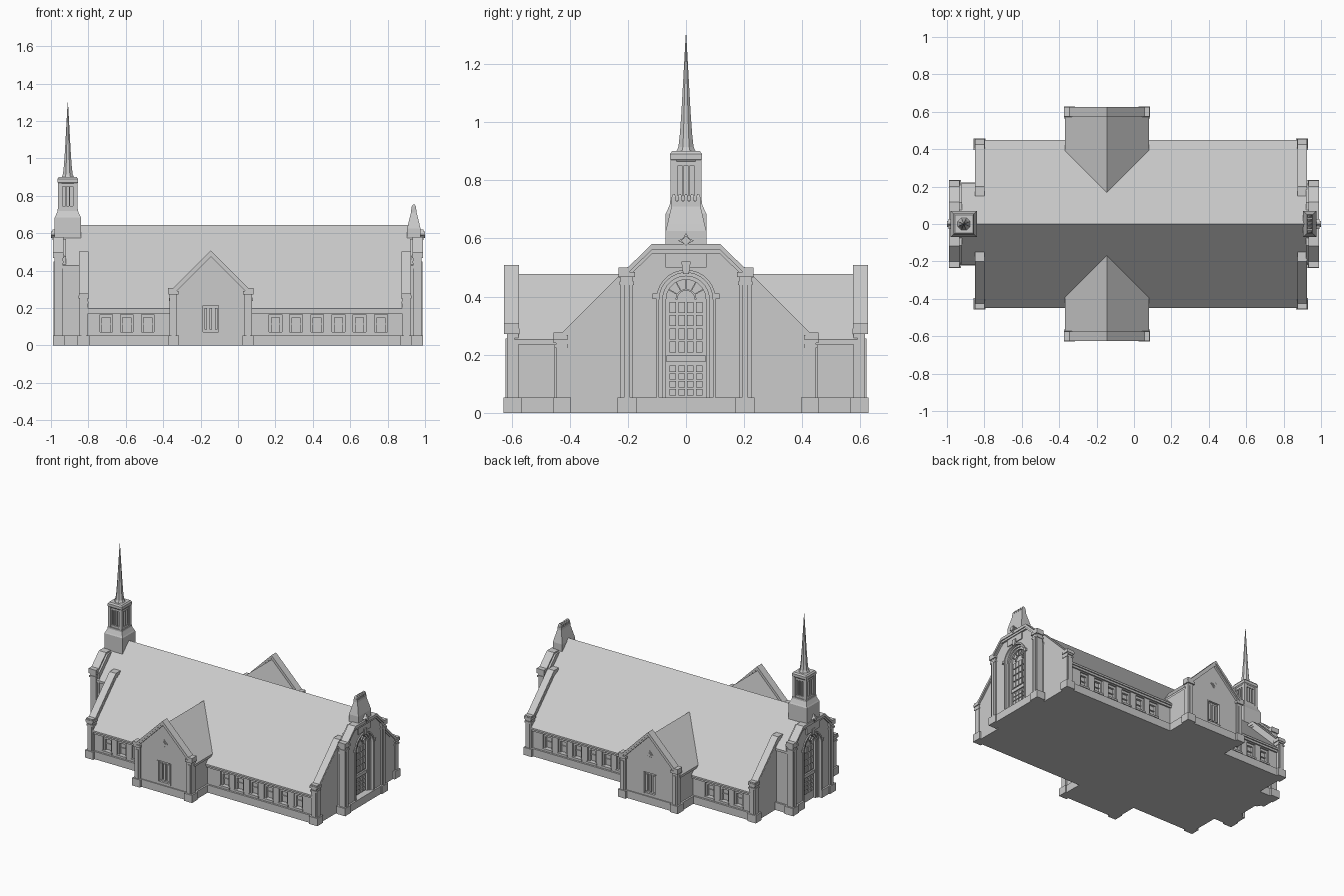
import bpy, bmesh, math

cube = bpy.data.objects.get("Cube")
if cube:
    bpy.data.objects.remove(cube, do_unlink=True)

GREY = (0.6, 0.6, 0.6, 1)
stone = bpy.data.materials.new("grey_stone")
stone.use_nodes = True
stone.diffuse_color = GREY
stone.node_tree.nodes["Principled BSDF"].inputs["Base Color"].default_value = GREY


def finish(name, bm):
    bmesh.ops.recalc_face_normals(bm, faces=bm.faces)
    mesh = bpy.data.meshes.new(name)
    bm.to_mesh(mesh)
    bm.free()
    mesh.materials.append(stone)
    ob = bpy.data.objects.new(name, mesh)
    bpy.context.collection.objects.link(ob)
    return ob


def bridge(name, rings):
    bm = bmesh.new()
    loops = [[bm.verts.new(p) for p in ring] for ring in rings]
    n = len(loops[0])
    for a, b in zip(loops, loops[1:]):
        for i in range(n):
            j = (i + 1) % n
            bm.faces.new((a[i], a[j], b[j], b[i]))
    bm.faces.new(loops[0])
    bm.faces.new(loops[-1])
    return finish(name, bm)


def prism(name, profile, axis, a, b):
    """Extrude a (horizontal, z) profile along x or y."""
    place = (lambda h, z, t: (t, h, z)) if axis == "x" else (lambda h, z, t: (h, t, z))
    return bridge(name, [[place(h, z, t) for h, z in profile] for t in (a, b)])


def box(name, x0, x1, y0, y1, z0, z1):
    return prism(name, [(y0, z0), (y1, z0), (y1, z1), (y0, z1)], "x", x0, x1)


def loft(name, cx, cy, rings, n=4):
    """Stack of n-sided sections given as (half x, half y, z)."""
    k = 1 / math.cos(math.pi / n)
    turn = [2 * math.pi * (i + 0.5) / n for i in range(n)]
    return bridge(name, [[(cx + hx * k * math.cos(t), cy + hy * k * math.sin(t), z)
                          for t in turn] for hx, hy, z in rings])


def house(c, half, eave, apex, base):
    return [(c - half, base), (c + half, base), (c + half, eave), (c, apex), (c - half, eave)]


def strip(top, t):
    return top + [(h, z - t) for h, z in reversed(top)]


def arch(half, z0, spring=0.39, n=20):
    arc = [(half * math.cos(math.pi * i / n), spring + half * math.sin(math.pi * i / n))
           for i in range(n + 1)]
    return [(half, z0)] + arc + [(-half, z0)]


def cut(target, cutters):
    for c in cutters:
        c.hide_render = True
        m = target.modifiers.new("cut", "BOOLEAN")
        m.operation, m.solver, m.object = "DIFFERENCE", "EXACT", c
    bpy.context.view_layer.update()
    dg = bpy.context.evaluated_depsgraph_get()
    mesh = bpy.data.meshes.new_from_object(target.evaluated_get(dg))
    target.modifiers.clear()
    target.data = mesh
    for c in cutters:
        bpy.data.objects.remove(c, do_unlink=True)


# Nave: body, roof, plinth
CX = -0.145
WINDOWS = [-0.705, -0.595, -0.482, 0.2, 0.31, 0.423, 0.537, 0.65, 0.765]
nave = box("nave_walls", -0.825, 0.9, -0.43, 0.43, 0, 0.192)
cut(nave, [box("window_cutter", x - 0.034, x + 0.034, s * 0.405, s * 0.5, 0.07, 0.166)
           for x in WINDOWS for s in (1, -1)])
prism("nave_roof", house(0, 0.448, 0.198, 0.645, 0.186), "x", -0.825, 0.9)
box("nave_plinth", -0.84, 0.915, -0.443, 0.443, 0, 0.053)
box("nave_cornice", -0.82, 0.9, -0.44, 0.44, 0.172, 0.188)

# Side windows: frame bars, raised pane and sill
for s in (1, -1):
    for x in WINDOWS:
        for e in (-1, 1):
            box("window_jamb", x + e * 0.022, x + e * 0.034, s * 0.4, s * 0.42, 0.07, 0.166)
        box("window_head", x - 0.034, x + 0.034, s * 0.4, s * 0.42, 0.15, 0.166)
        box("window_bar", x - 0.022, x + 0.022, s * 0.4, s * 0.412, 0.112, 0.118)
        box("window_sill", x - 0.038, x + 0.038, s * 0.4, s * 0.437, 0.06, 0.072)

# Aisle end walls with raked copings and corner piers
for x0, x1 in ((-0.85, -0.8), (0.875, 0.925)):
    for s in (1, -1):
        wall = [(0.1, 0), (0.432, 0), (0.432, 0.255), (0.2, 0.485), (0.1, 0.485)]
        prism("aisle_end_wall", [(s * y, z) for y, z in wall], "x", x0 + 0.008, x1 - 0.008)
        for t, w in ((0.022, 0), (0.036, 0.004)):
            rake = strip([(0.15, 0.502), (0.2, 0.502), (0.425, 0.277), (0.455, 0.277)], t)
            prism("aisle_coping", [(s * y, z) for y, z in rake], "x", x0 + w, x1 - w)
        box("aisle_kneeler", x0 - 0.003, x1 + 0.003, s * 0.405, s * 0.458, 0.252, 0.268)
        box("aisle_pier", x0 + 0.003, x1 - 0.003, s * 0.409, s * 0.447, 0, 0.255)
        box("aisle_pier_shaft", x0 + 0.012, x1 - 0.012, s * 0.42, s * 0.452, 0.05, 0.235)
        box("aisle_pier_collar", x0, x1, s * 0.406, s * 0.453, 0.225, 0.236)
        box("aisle_pier_base", x0 - 0.008, x1 + 0.006, s * 0.395, s * 0.458, 0, 0.053)

# Transepts
for s in (1, -1):
    prism("transept_walls", house(CX, 0.21, 0.255, 0.465, 0), "y", s * 0.1, s * 0.59)
    prism("transept_roof", strip([(CX - 0.225, 0.252), (CX, 0.477), (CX + 0.225, 0.252)], 0.016),
          "y", s * 0.1, s * 0.59)
    box("transept_plinth", CX - 0.222, CX + 0.222, s * 0.1, s * 0.612, 0, 0.053)
    gable = prism("transept_gable", house(CX, 0.213, 0.28, 0.492, 0), "y", s * 0.58, s * 0.605)
    cut(gable, [box("door_cutter", CX - 0.053, CX + 0.053, s * 0.59, s * 0.7, 0.072, 0.215)])
    for t, w in ((0.02, 0), (0.034, 0.006)):
        rake = [(CX - 0.228, 0.308), (CX - 0.2, 0.308), (CX, 0.508), (CX + 0.2, 0.308), (CX + 0.228, 0.308)]
        prism("transept_coping", strip(rake, t), "y", s * (0.574 + w), s * (0.625 - w))
    for e in (1, -1):
        edge = CX + e * 0.2
        box("transept_kneeler", edge - 0.027, edge + 0.027, s * 0.573, s * 0.625, 0.272, 0.29)
        box("transept_pier", edge - 0.02, edge + 0.02, s * 0.576, s * 0.616, 0, 0.275)
        box("transept_pier_shaft", edge - 0.01, edge + 0.01, s * 0.58, s * 0.621, 0.05, 0.255)
        box("transept_pier_base", edge - 0.03, edge + 0.03, s * 0.565, s * 0.628, 0, 0.053)
        box("transept_door_panel", CX + e * 0.028 - 0.007, CX + e * 0.028 + 0.007,
            s * 0.585, s * 0.6, 0.085, 0.2)
        box("transept_door_jamb", CX + e * 0.042, CX + e * 0.053, s * 0.585, s * 0.609, 0.065, 0.215)
    box("transept_door_panel", CX - 0.007, CX + 0.007, s * 0.585, s * 0.6, 0.085, 0.2)
    for r, d in ((0.027, 0.61), (0.016, 0.615)):
        prism("transept_diamond", [(CX + r, 0.345), (CX, 0.345 + r), (CX - r, 0.345), (CX, 0.345 - r)],
              "y", s * 0.6, s * d)

# End porches, the same design at both ends
for d in (-1, 1):
    def X(u):
        return d * (0.97 + u)

    inner = d * 0.78
    prism("porch_walls", house(0, 0.21, 0.43, 0.635, 0), "x", inner, X(-0.04))
    prism("porch_roof", strip([(-0.218, 0.427), (0, 0.645), (0.218, 0.427)], 0.016), "x", inner, X(-0.015))
    plinth = box("porch_plinth", inner, X(0.012), -0.222, 0.222, 0, 0.053)
    outline = [(-0.212, 0), (0.212, 0), (0.212, 0.475), (0.115, 0.57), (-0.115, 0.57), (-0.212, 0.475)]
    facade = prism("porch_facade", outline, "x", X(-0.05), X(0))
    floor = 0.053 if d > 0 else -0.02
    cut(facade, [prism("arch_cutter", arch(h, floor), "x", X(-t), X(0.05))
                 for h, t in ((0.092, 0.012), (0.08, 0.022), (0.068, 0.036))])
    if d < 0:
        cut(plinth, [prism("arch_cutter", arch(0.092, floor), "x", X(-0.036), X(0.05))])

    # Raked coping and piers
    for t, w in ((0.02, 0), (0.034, 0.006)):
        half = [(0.232, 0.5), (0.2, 0.5), (0.118, 0.58)]
        path = [(-y, z) for y, z in half] + half[::-1]
        prism("porch_coping", strip(path, t), "x", X(-0.038 + w), X(0.018 - w))
    for s in (1, -1):
        box("porch_kneeler", X(-0.04), X(0.018), s * 0.175, s * 0.232, 0.468, 0.484)
        box("porch_pier", X(-0.035), X(0.01), s * 0.182, s * 0.225, 0, 0.47)
        box("porch_pier_shaft", X(-0.025), X(0.016), s * 0.193, s * 0.214, 0.05, 0.45)
        box("porch_pier_collar", X(-0.038), X(0.015), s * 0.178, s * 0.229, 0.44, 0.452)
        box("porch_pier_base", X(-0.045), X(0.02), s * 0.17, s * 0.236, 0, 0.053)
        box("arch_impost", X(-0.01), X(0.012), s * 0.096, s * 0.116, 0.392, 0.41)

    # Arch moulding, keystone and glazed door
    hood = arch(0.102, 0.053) + arch(0.092, 0.053)[::-1]
    prism("arch_moulding", hood, "x", X(-0.01), X(0.008))
    prism("keystone", [(-0.01, 0.478), (0.01, 0.478), (0.016, 0.52), (-0.016, 0.52)], "x", X(-0.01), X(0.014))
    for col in range(4):
        y = -0.045 + col * 0.03
        for row in range(4):
            z = 0.06 + row * 0.027
            box("door_pane", X(-0.045), X(-0.029), y - 0.011, y + 0.011, z, z + 0.022)
            z = 0.208 + row * 0.045
            box("window_pane", X(-0.045), X(-0.029), y - 0.011, y + 0.011, z, z + 0.038)
    box("door_lintel", X(-0.045), X(-0.026), -0.067, 0.067, 0.175, 0.198)
    fan = arch(0.036, 0.388, n=12)[1:-1] + arch(0.03, 0.388, n=12)[1:-1][::-1]
    prism("fanlight_ring", fan, "x", X(-0.045), X(-0.027))
    for i in range(1, 6):
        a = math.pi * i / 6
        c, n = math.cos(a), math.sin(a)
        bar = [(r * c - w * n, 0.39 + r * n + w * c)
               for r, w in ((0.034, -0.002), (0.067, -0.002), (0.067, 0.002), (0.034, 0.002))]
        prism("fanlight_bar", bar, "x", X(-0.045), X(-0.027))

    # Rosette above the arch
    for r, k, u in ((0.027, 0.5, 0.022), (0.017, 0.75, 0.03)):
        star = [((r if i % 2 == 0 else r * k) * math.cos(i * math.pi / 4),
                 0.592 + (r if i % 2 == 0 else r * k) * math.sin(i * math.pi / 4)) for i in range(8)]
        prism("rosette", star, "x", X(-0.02), X(u))

# Bell gable over the +x porch
BX = 0.94
loft("bell_gable", BX, 0, [(0.036, 0.07, 0.5), (0.036, 0.07, 0.625), (0.03, 0.064, 0.65),
                          (0.015, 0.05, 0.71), (0.015, 0.05, 0.728)])
for y in (-0.042, -0.021, 0, 0.021, 0.042):
    loft("bell_gable_crest", BX, y, [(0.012, 0.007, 0.72), (0.012, 0.007, 0.742), (0.005, 0.003, 0.753)])

# Tower, belfry and spire over the -x porch
TX = -0.91
loft("tower_base", TX, 0, [(0.07, 0.07, 0.5), (0.07, 0.07, 0.685), (0.066, 0.066, 0.692),
                          (0.055, 0.055, 0.718), (0.055, 0.055, 0.73)])
belfry = loft("belfry", TX, 0, [(0.049, 0.049, 0.72), (0.049, 0.049, 0.88)])
slots = []
for off in (-0.02, 0, 0.02):
    for s in (1, -1):
        slots.append(box("slot_cutter", TX + off - 0.007, TX + off + 0.007, s * 0.037, s * 0.1, 0.745, 0.85))
        x = TX + s * 0.037
        slots.append(box("slot_cutter", x, x + s * 0.06, off - 0.007, off + 0.007, 0.745, 0.85))
cut(belfry, slots)
for a in (-1, 1):
    for b in (-1, 1):
        loft("belfry_corner", TX + a * 0.043, b * 0.043, [(0.01, 0.01, 0.72), (0.01, 0.01, 0.89)])
loft("belfry_cap", TX, 0, [(0.05, 0.05, 0.865), (0.055, 0.055, 0.872), (0.055, 0.055, 0.89), (0.048, 0.048, 0.9)])
loft("spire", TX, 0, [(r, r, z) for r, z in ((0.034, 0.898), (0.026, 0.915), (0.021, 0.96),
                                            (0.016, 1.03), (0.001, 1.3))], 8)
